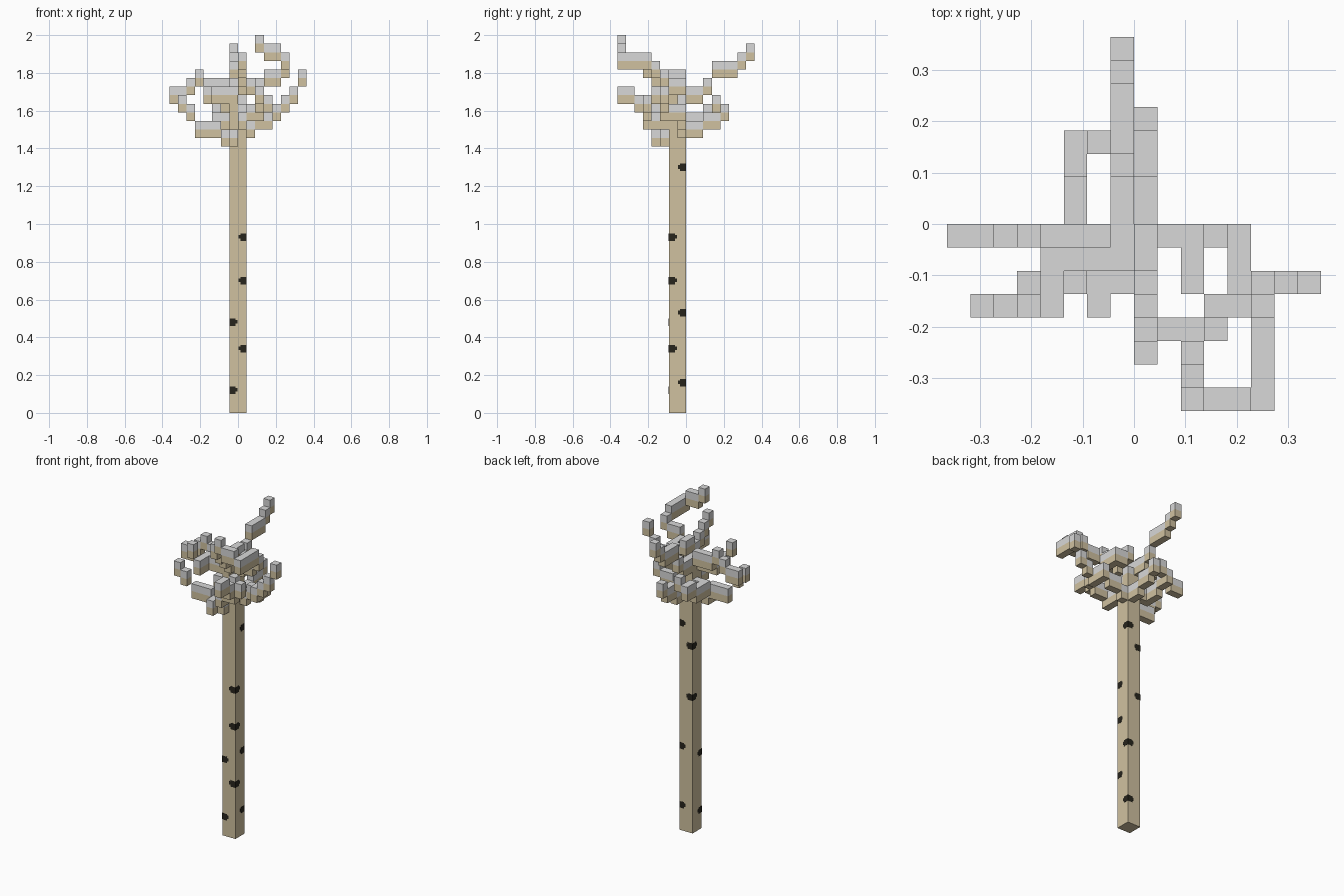
import bpy, bmesh
from mathutils import Vector

cube = bpy.data.objects.get("Cube")
if cube:
    bpy.data.objects.remove(cube, do_unlink=True)

V = 2 / 44  # edge of one block


def material(name, rgb):
    m = bpy.data.materials.new(name)
    m.use_nodes = True
    m.diffuse_color = (*rgb, 1)
    m.node_tree.nodes["Principled BSDF"].inputs["Base Color"].default_value = (*rgb, 1)
    return m


WOOD = material("pale bark", (0.63, 0.535, 0.35))
SNOW = material("grey snow", (0.69, 0.69, 0.69))
MARK = material("dark bark mark", (0.02, 0.018, 0.012))
SIDES = [Vector(s) for s in ((1, 0, 0), (-1, 0, 0), (0, 1, 0),
                             (0, -1, 0), (0, 0, 1), (0, 0, -1))]


def finish(name, bm, mats):
    mesh = bpy.data.meshes.new(name)
    bm.to_mesh(mesh)
    bm.free()
    for m in mats:
        mesh.materials.append(m)
    ob = bpy.data.objects.new(name, mesh)
    bpy.context.collection.objects.link(ob)


def add_box(bm, lo, hi):
    lo, hi = Vector(lo), Vector(hi)
    made = bmesh.ops.create_cube(bm, size=1)["verts"]
    for v in made:
        v.co = Vector((lo[a] if v.co[a] < 0 else hi[a]) for a in range(3))


def blocks(name, cells):
    """Outer skin of a set of blocks; cells maps position to material index."""
    bm = bmesh.new()
    for pos, mat in cells.items():
        centre = Vector(pos) + Vector((0.5, 0.5, 0.5))
        for n in SIDES:
            if tuple(int(a + b) for a, b in zip(pos, n)) in cells:
                continue
            u = Vector((n.y, n.z, n.x))
            w = n.cross(u)
            ring = [(u + w), (w - u), (-u - w), (u - w)]
            f = bm.faces.new([bm.verts.new((centre + (n + r) / 2) * V) for r in ring])
            f.material_index = mat
    bmesh.ops.remove_doubles(bm, verts=bm.verts, dist=V / 100)
    finish(name, bm, (WOOD, SNOW))


def branch(name, *path):
    """Wood blocks with snow on top, filled straight between equal heights."""
    columns = []
    for n, (x, y, top) in enumerate(path):
        columns.append((x, y, top))
        if n and path[n - 1][2] == top:
            px, py, _ = path[n - 1]
            steps = max(abs(x - px), abs(y - py))
            columns += [(px + (x - px) * s // steps, py + (y - py) * s // steps, top)
                        for s in range(1, steps)]
    cells = {(x, y, top): 1 for x, y, top in columns}
    cells.update({(x, y, top - 1): 0 for x, y, top in columns})
    blocks(name, cells)


# Trunk and the stem above it
bm = bmesh.new()
add_box(bm, (-V, -2 * V, 0), (V, 0, 32 * V))
finish("trunk", bm, (WOOD,))
stem = {}
for x, y, top in ((-1, -2, 37), (-1, -1, 37), (0, -2, 35), (0, -1, 36)):
    stem.update({(x, y, z): int(z == top) for z in range(32, top + 1)})
blocks("stem", stem)

# Branches
branch("back_upper_branch", (-1, 0, 37), (-1, 1, 37), (-1, 2, 38), (-1, 3, 40),
       (-1, 5, 40), (-1, 6, 41), (-1, 7, 42))
branch("back_lower_branch", (0, 0, 33), (0, 1, 33), (0, 2, 34), (0, 3, 34), (0, 4, 35))
branch("back_right_branch", (-2, -1, 34), (-3, -1, 34), (-3, 1, 34), (-3, 2, 35),
       (-3, 3, 35), (-2, 3, 36))
branch("left_lower_branch", (1, -1, 33), (2, -1, 34), (3, -1, 34), (4, -1, 35),
       (4, -3, 35), (5, -3, 36), (6, -3, 37), (7, -3, 39))
branch("left_upper_branch", (1, -1, 38), (2, -1, 38), (2, -3, 38), (3, -4, 39),
       (4, -4, 39), (5, -4, 40), (5, -5, 41), (5, -8, 41), (4, -8, 42),
       (3, -8, 42), (2, -8, 43))
branch("front_upper_branch", (0, -1, 39), (0, -2, 39), (0, -3, 38), (0, -4, 39),
       (0, -5, 40), (0, -6, 41))
branch("front_lower_branch", (0, -3, 34), (0, -4, 34), (0, -5, 34), (1, -5, 35),
       (2, -5, 35), (2, -6, 36), (2, -7, 37), (2, -8, 37))
branch("front_lower_twig", (3, -5, 36))
branch("right_outer_branch", (-2, -1, 38), (-4, -1, 38), (-5, -1, 39), (-6, -1, 38),
       (-7, -1, 37), (-8, -1, 37))
branch("right_upper_branch", (-2, -2, 37), (-4, -2, 37), (-4, -4, 37), (-5, -4, 39))
branch("right_lower_branch", (-1, -3, 32), (-2, -3, 32), (-3, -3, 33), (-5, -3, 33),
       (-6, -4, 35), (-7, -4, 36))
branch("front_stub", (-2, -3, 32), (-2, -4, 32))

# Dark marks wrapped round the trunk corners
LIFT = 0.0006
CORNERS = {(1, -1): (0.93, 0.70, 0.34), (-1, -1): (0.48, 0.12),
           (1, 1): (1.30, 0.53, 0.16), (-1, 1): (1.17, 0.85)}
bm = bmesh.new()
for (sx, sy), heights in CORNERS.items():
    for z in heights:
        for reach, low, high in ((0.043, -0.008, 0.012), (0.033, -0.02, 0.02)):
            xs = sorted((sx * (V + LIFT), sx * (V - reach)))
            ys = sorted((sy * (V + LIFT) - V, sy * (V - reach) - V))
            add_box(bm, (xs[0], ys[0], z + low), (xs[1], ys[1], z + high))
finish("bark_marks", bm, (MARK,))
